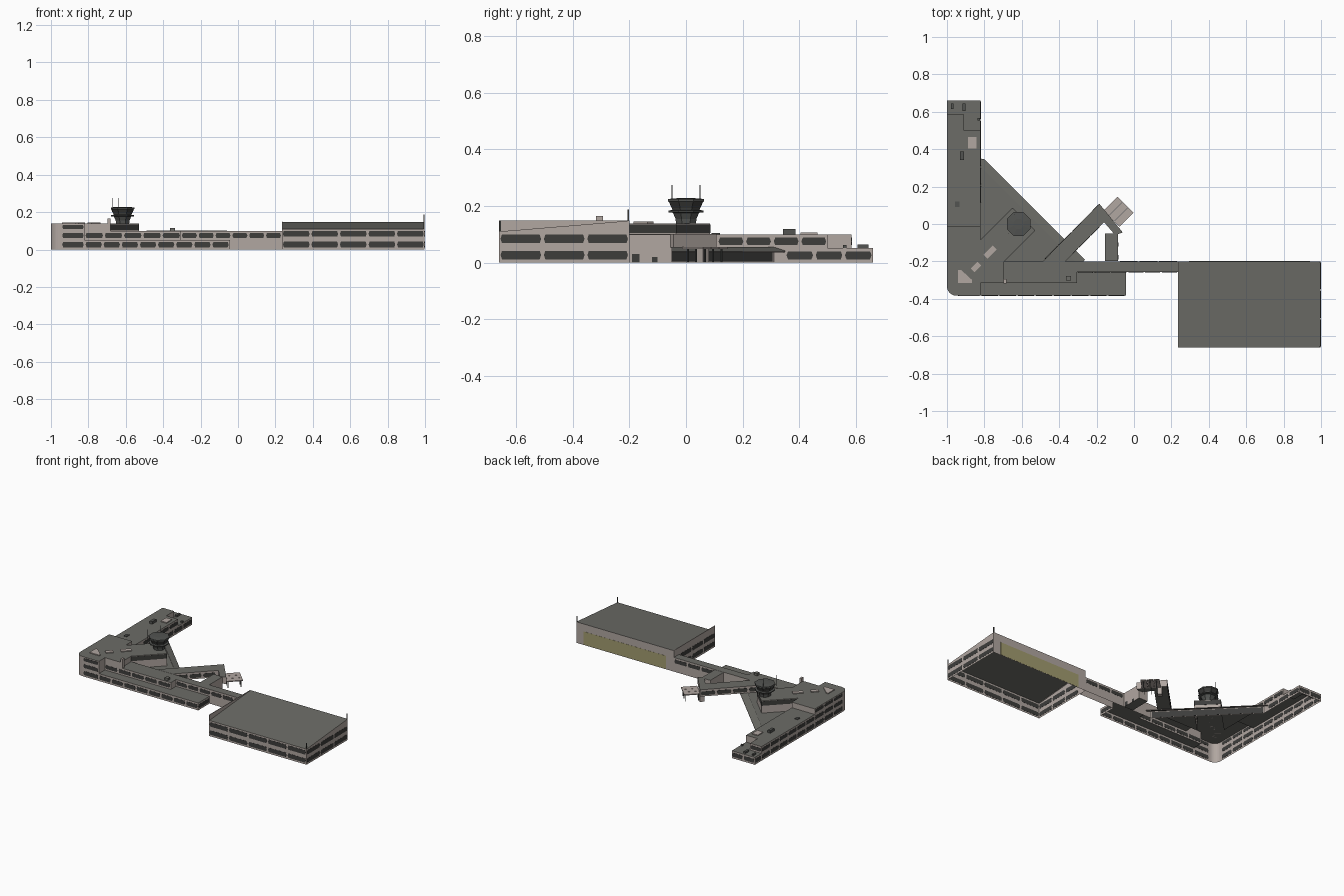
import bpy, bmesh, math
from mathutils import Vector, Matrix

if "Cube" in bpy.data.objects:
    bpy.data.objects.remove(bpy.data.objects["Cube"])


def material(name, r, g, b):
    m = bpy.data.materials.new(name)
    m.diffuse_color = (r, g, b, 1)
    m.use_nodes = True
    m.node_tree.nodes["Principled BSDF"].inputs["Base Color"].default_value = m.diffuse_color
    return m


WALL = material("beige wall", .44, .385, .355)
ROOF = material("grey roof", .15, .15, .135)
GLASS = material("dark glass", .047, .047, .044)
DOOR = material("yellow door", .36, .33, .16)
TOWER = material("tower grey", .085, .088, .083)


def finish(name, bm, mats, recalc=True):
    if recalc:
        bmesh.ops.recalc_face_normals(bm, faces=bm.faces)
    me = bpy.data.meshes.new(name)
    bm.to_mesh(me)
    bm.free()
    for m in mats:
        me.materials.append(m)
    ob = bpy.data.objects.new(name, me)
    bpy.context.collection.objects.link(ob)
    return ob


def add_solid(bm, pts, vec):
    """Extrude a closed outline along a vector."""
    face = bm.faces.new([bm.verts.new(p) for p in pts])
    res = bmesh.ops.extrude_face_region(bm, geom=[face], use_keep_orig=True)
    verts = [v for v in res["geom"] if isinstance(v, bmesh.types.BMVert)]
    bmesh.ops.translate(bm, verts=verts, vec=vec)


def solid(name, pts, vec, mats=(WALL, ROOF), drop=None):
    """Extruded block, coloured by direction; drop removes faces by a rule."""
    bm = bmesh.new()
    add_solid(bm, pts, vec)
    bmesh.ops.recalc_face_normals(bm, faces=bm.faces)
    for f in bm.faces:
        f.material_index = 1 if abs(f.normal.z) > .5 else 0
    if drop:
        bmesh.ops.delete(bm, geom=[f for f in bm.faces if drop(f)], context="FACES")
    return finish(name, bm, mats, recalc=drop is None)


def block(name, outline, z0, z1, mats=(WALL, ROOF), drop=None):
    return solid(name, [(x, y, z0) for x, y in outline], (0, 0, z1 - z0), mats, drop)


def walls(name, outline, z0, z1):
    """Walls only, the storeys are open inside."""
    return block(name, outline, z0, z1, drop=lambda f: abs(f.normal.z) > .5)


def roof(name, outline, z):
    bm = bmesh.new()
    f = bm.faces.new([bm.verts.new((x, y, z)) for x, y in outline])
    f.normal_update()
    if f.normal.z < 0:
        f.normal_flip()
    return finish(name, bm, [ROOF], recalc=False)


def box(name, x, y, z, sx, sy, sz, mat, turn=0):
    """Box standing on height z, turned about its own centre."""
    rot = Matrix.Rotation(math.radians(turn), 2)
    pts = []
    for a, b in ((-1, -1), (1, -1), (1, 1), (-1, 1)):
        p = rot @ Vector((a * sx / 2, b * sy / 2))
        pts.append((x + p.x, y + p.y))
    return block(name, pts, z, z + sz, (mat, mat))


def strip(bm, p, q, z0, z1, cut=0.0):
    """Thin plate through the wall from p to q."""
    p, q = Vector((*p, 0)), Vector((*q, 0))
    d = (q - p).normalized()
    out = Vector((d.y, -d.x, 0)) * .001
    c = d * cut
    up0, up1, mid = Vector((0, 0, z0)), Vector((0, 0, z1)), Vector((0, 0, (z0 + z1) / 2))
    pts = [p + c + up0, q - c + up0, q + mid, q - c + up1, p + c + up1, p + mid]
    add_solid(bm, [v - out for v in pts], out * 2)


def window_row(bm, p, q, z, h, bay=.095):
    p, q = Vector(p), Vector(q)
    n = max(1, round((q - p).length / bay))
    step = (q - p) / n
    gap = step.normalized() * .005
    for i in range(n):
        strip(bm, p + step * i + gap, p + step * (i + 1) - gap, z - h / 2, z + h / 2, .005)


# Terminal: three stacked storeys sharing a rounded south-west corner
S = -.383
corner = [(-.95 - .05 * math.cos(a), S + .05 - .05 * math.sin(a))
          for a in (math.radians(15 * i) for i in range(7))]
tip = [(-.695, -.2), (-.53, -.035), (-.65, .085), (-.82, -.085)]
step = [(-.91, .5), (-.91, .585), (-1, .585)]
link = [(-.305, -.315), (-.305, -.257), (.235, -.257), (.235, -.2)]
walls("ground_walls", corner + [
    (-.043, S), (-.043, -.257), (.235, -.257), (.235, -.2), (-.31, -.2),
    (-.82, .31), (-.82, .66), (-1, .66)], 0, .052)
walls("middle_walls", corner + [(-.82, S), (-.82, -.315)] + link + tip
      + [(-.82, .5)] + step, .052, .1)
upper = corner + [(-.82, S), (-.82, -.315), (-.695, -.315)] + tip + [(-.82, -.01), (-1, -.01)]
walls("upper_walls", upper, .1, .139)
roof("triangle_roof", [(-.82, .31)] + tip[::-1] + [(-.31, -.2)], .052)
roof("south_roof", [(-.82, S), (-.043, S), (-.043, -.257), (-.305, -.257),
                    (-.305, -.315), (-.82, -.315)], .052)
roof("north_roof", [(-.82, .5)] + step + [(-1, .66), (-.82, .66)], .052)
roof("west_roof", [(-1, -.01), (-.82, -.01), (-.82, .5)] + step, .1)
roof("link_roof", [(-.695, -.315)] + link + [(-.695, -.2)], .1)
roof("upper_roof", upper, .139)

# Sloping canopy along the diagonal entrance front
solid("entrance_canopy", [(-.315, -.2, .052), (-.27, -.2, .036), (-.262, -.192, .036),
                          (-.80, .346, .036), (-.82, .35, .038), (-.825, .31, .052)],
      (0, 0, .004))

# Raised diagonal pier, its head and the link back to the terminal
block("diagonal_pier", [(-.49, -.202), (-.37, -.202), (-.16, .01), (-.1, -.06),
                        (-.06, -.045), (-.185, .108)], .053, .101)
block("pier_link", [(-.155, -.199), (-.085, -.199), (-.085, -.05), (-.155, -.05)], 0, .0995)
box("pier_column", -.165, .06, 0, .03, .03, .053, WALL, 45)

# Boarding shelter: three panels on posts
for i in (-1, 0, 1):
    x, y = -.083 + i * .029, .066 - i * .029
    box("shelter_panel", x, y, .049, .105, .039, .006, WALL, 45)
    for s in (-.03, .03):
        box("shelter_post", x + s, y + s, 0, .005, .005, .05, TOWER, 45)

# Hangar shell with a sloping roof, open underneath, with fin and corner masts
solid("hangar", [(.235, -.66, 0), (.235, -.2, 0), (.235, -.2, .148), (.235, -.66, .11)],
      (.763, 0, 0), drop=lambda f: f.normal.z < -.5)
solid("hangar_fin", [(.235, -.66, .108), (.235, -.2, .147), (.235, -.2, .149),
                     (.235, -.66, .149)], (.004, 0, 0), (WALL, WALL))
box("hangar_mast", .994, -.204, .14, .005, .005, .047, TOWER)
box("hangar_mast", .994, -.656, .10, .005, .005, .049, TOWER)
bm = bmesh.new()
strip(bm, (.94, -.2), (.295, -.2), .004, .095)
finish("hangar_door", bm, [DOOR])

# Window bands
bm = bmesh.new()
LOW, MID, TOP = (.026, .028), (.075, .026), (.121, .022)
for p, q, rows in (
        ((-.945, S), (-.82, S), (LOW, MID, TOP)),
        ((-.82, S), (-.045, S), (LOW,)),
        ((-.82, -.315), (-.305, -.315), (MID,)),
        ((-.305, -.257), (.235, -.257), (MID,)),
        ((-.043, S), (-.043, -.257), (LOW,)),
        ((-1, -.01), (-1, -.325), (LOW, MID, TOP)),
        ((-1, .585), (-1, -.01), (LOW, MID)),
        ((-1, .66), (-1, .585), (LOW,)),
        ((-.82, .35), (-.82, .66), (LOW,)),
        ((-.82, .11), (-.82, .5), (MID,)),
        ((-.82, .66), (-1, .66), (LOW,)),
        ((-.91, .585), (-1, .585), (MID,)),
        ((.235, -.2), (-.08, -.2), (MID,)),
        ((-.185, .108), (-.48, -.19), (MID,)),
        ((-.36, -.192), (-.17, 0), (MID,))):
    for z, h in rows:
        window_row(bm, p, q, z, h)
for p, q in (((.235, -.66), (.998, -.66)), ((.998, -.66), (.998, -.2)),
             ((.235, -.27), (.235, -.66))):
    for z in (.027, .084):
        window_row(bm, p, q, z, .03, .15)
finish("window_bands", bm, [GLASS])

# Glazed entrance front, control block glazing and doors in the pier link
bm = bmesh.new()
strip(bm, (-.315, -.195), (-.815, .305), .004, .045)
for a, b in zip(tip, tip[1:]):
    strip(bm, a, b, .104, .135)
strip(bm, (-.085, -.19), (-.085, -.165), 0, .03)
strip(bm, (-.085, -.12), (-.085, -.10), 0, .02)
finish("glazed_fronts", bm, [GLASS])

# Control tower turned from an eight-sided profile
profile = [(.038, .137), (.04, .155), (.05, .176), (.067, .178), (.067, .184), (.052, .186),
           (.054, .192), (.065, .214), (.068, .216), (.068, .225), (.03, .228)]
SIDES = 8
bm = bmesh.new()
rings = []
for r, z in profile:
    rings.append([bm.verts.new((-.617 + r * math.cos(math.tau * (k + .5) / SIDES),
                                r * math.sin(math.tau * (k + .5) / SIDES), z))
                  for k in range(SIDES)])
for j in range(len(rings) - 1):
    for k in range(SIDES):
        n = (k + 1) % SIDES
        f = bm.faces.new((rings[j][k], rings[j][n], rings[j + 1][n], rings[j + 1][k]))
        f.material_index = 1 if j == 6 else 0
bm.faces.new(rings[0])
bm.faces.new(rings[-1])
finish("control_tower", bm, [TOWER, GLASS])
for x, y in ((-.672, -.05), (-.638, .05)):
    box("tower_antenna", x, y, .20, .003, .003, .075, TOWER)

# Rooftop plant and skylights
for x, y, z, sx, sy, sz, mat, turn in (
        (-.865, .435, .1, .045, .06, .006, WALL, 0),
        (-.92, .365, .1, .02, .045, .018, TOWER, 0),
        (-.945, .105, .1, .022, .03, .005, TOWER, 0),
        (-.91, .625, .052, .016, .04, .012, TOWER, 0),
        (-.972, .63, .052, .012, .03, .01, TOWER, 0),
        (-.83, .56, .052, .012, .012, .01, TOWER, 0),
        (-.77, -.15, .139, .07, .03, .006, WALL, 45),
        (-.845, -.23, .139, .05, .03, .006, WALL, 45),
        (-.35, -.29, .1, .026, .026, .016, ROOF, 0),
        (-.69, -.305, .1, .014, .024, .065, WALL, 0)):
    box("roof_unit", x, y, z, sx, sy, sz, mat, turn)
block("roof_skylight", [(-.94, -.315), (-.865, -.315), (-.865, -.3), (-.925, -.245),
                        (-.94, -.245)], .139, .145, (WALL, WALL))
